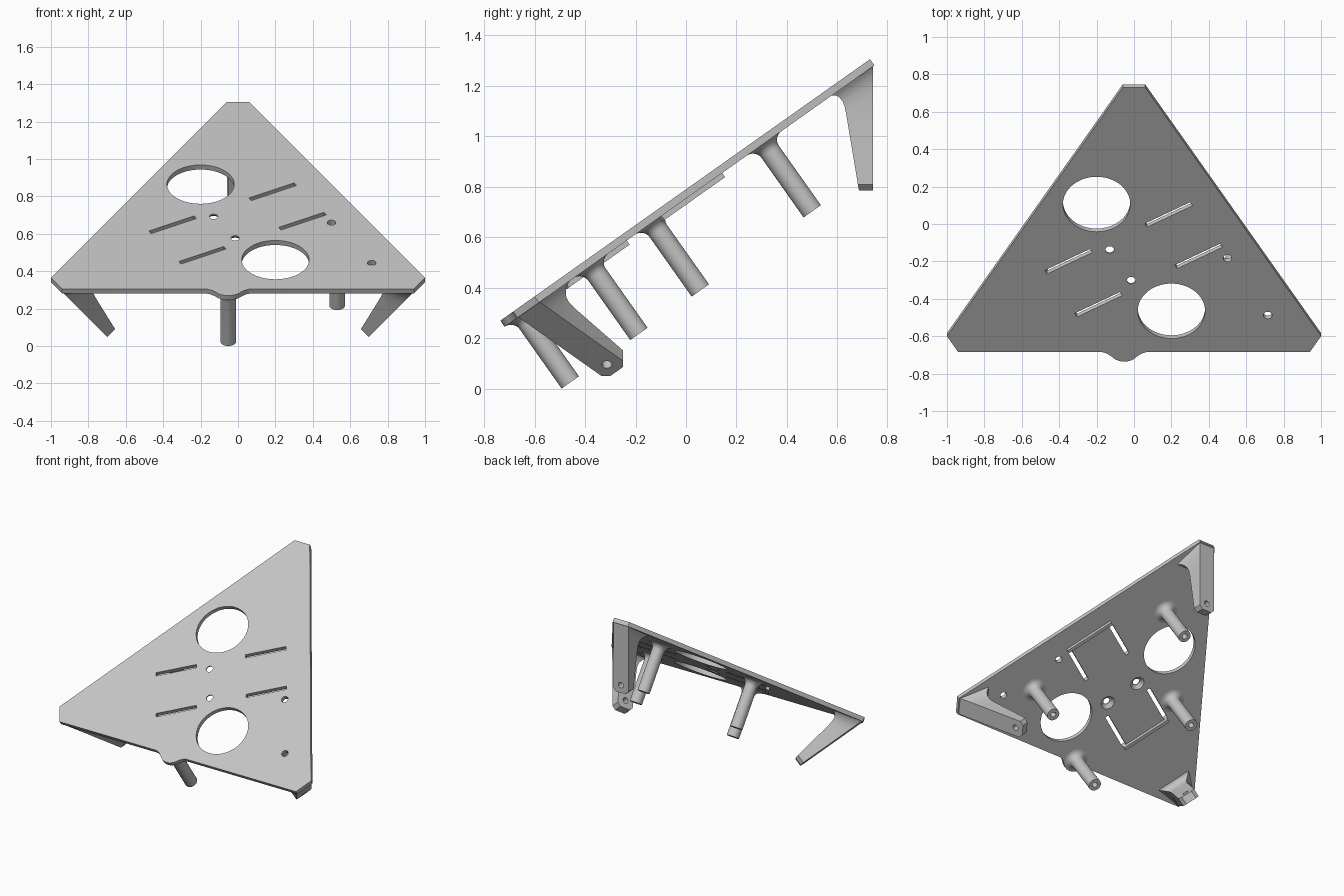
import bpy, bmesh, math
from mathutils import Matrix, Vector

if "Cube" in bpy.data.objects:
    bpy.data.objects.remove(bpy.data.objects["Cube"])

grey = bpy.data.materials.new("light_grey")
grey.use_nodes = True
colour = (0.55, 0.55, 0.55, 1)
grey.diffuse_color = colour
grey.node_tree.nodes["Principled BSDF"].inputs["Base Color"].default_value = colour

# Plate frame: origin at the front edge, tilted so its corners hang upright legs
TILT = math.atan(math.sqrt(0.5))
PLATE = Matrix.Translation((0, -0.685, 0.305)) @ Matrix.Rotation(TILT, 4, 'X')
THICK = 0.03
SIDE = 2.12
CUT = 0.12
ROOT3 = math.sqrt(3)
CENTRE = Vector((0, SIDE / (2 * ROOT3), 0))


def make(name, bm, matrix=None):
    bmesh.ops.recalc_face_normals(bm, faces=bm.faces)
    mesh = bpy.data.meshes.new(name)
    bm.to_mesh(mesh)
    bm.free()
    if matrix is not None:
        mesh.transform(matrix)
    mesh.materials.append(grey)
    obj = bpy.data.objects.new(name, mesh)
    bpy.context.collection.objects.link(obj)
    return obj


def smooth(obj):
    bpy.ops.object.select_all(action='DESELECT')
    obj.select_set(True)
    bpy.context.view_layer.objects.active = obj
    bpy.ops.object.shade_smooth_by_angle(angle=math.radians(30))


def loft(bm, rings):
    """Skin a list of closed point rings and cap both ends."""
    loops = [[bm.verts.new(p) for p in ring] for ring in rings]
    n = len(loops[0])
    for a, b in zip(loops, loops[1:]):
        for i in range(n):
            j = (i + 1) % n
            bm.faces.new((a[i], a[j], b[j], b[i]))
    bm.faces.new(loops[0])
    bm.faces.new(loops[-1])


def turned(bm, x, y, profile, sides=40):
    """Round solid along z from (radius, height) pairs."""
    angles = [2 * math.pi * i / sides for i in range(sides)]
    loft(bm, [[(x + r * math.cos(a), y + r * math.sin(a), h) for a in angles]
              for r, h in profile])


def box(bm, x, y, length, width, low, high, angle):
    m = (Matrix.Translation((x, y, (low + high) / 2)) @ Matrix.Rotation(angle, 4, 'Z')
         @ Matrix.Diagonal((length, width, high - low, 1)))
    bmesh.ops.create_cube(bm, size=1, matrix=m)


def carve(obj, cutter):
    mod = obj.modifiers.new("cut", 'BOOLEAN')
    mod.operation = 'DIFFERENCE'
    mod.solver = 'EXACT'
    mod.object = cutter
    cutter.hide_render = True
    bpy.context.view_layer.update()
    graph = bpy.context.evaluated_depsgraph_get()
    mesh = bpy.data.meshes.new_from_object(obj.evaluated_get(graph))
    obj.modifiers.clear()
    obj.data = mesh
    bpy.data.objects.remove(cutter)


# Triangular plate with clipped corners and a rounded tab on the front edge
TAB_X, TAB_Y, TAB_R = -0.052, 0.023, 0.085
half = SIDE / 2
tab = [(TAB_X - 0.12, 0), (TAB_X - 0.1, -0.006), (TAB_X - 0.082, -0.017)]
tab += [(TAB_X + TAB_R * math.cos(math.radians(a)), TAB_Y + TAB_R * math.sin(math.radians(a)))
        for a in range(220, 321, 5)]
tab += [(2 * TAB_X - x, y) for x, y in reversed(tab[:3])]
right_side = [(half - CUT, 0), (half - CUT / 2, CUT * ROOT3 / 2),
              (CUT / 2, (SIDE - CUT) * ROOT3 / 2)]
outline = tab + right_side + [(-x, y) for x, y in reversed(right_side)]
bm = bmesh.new()
loft(bm, [[(x, y, z) for x, y in outline] for z in (-THICK, 0)])
plate = make("plate", bm, PLATE)

# Openings: two large rounds, plain holes, countersunk holes, four slots
TURN = math.radians(30)
SLOTS = [(0.185, 0.90), (-0.35, 0.594), (0.345, 0.628), (-0.19, 0.312)]
SLOT_LEN = 0.28
bm = bmesh.new()
for x, y in [(-0.2, 0.968), (0.2, 0.269)]:
    turned(bm, x, y, [(0.18, -0.1), (0.18, 0.1)], 72)
for x, y in [(0.5, 0.614), (0.715, 0.241)]:
    turned(bm, x, y, [(0.023, -0.1), (0.023, 0.1)], 24)
for x, y in [(-0.13, 0.67), (-0.015, 0.47)]:
    turned(bm, x, y, [(0.058, -0.04), (0.023, -0.008), (0.023, 0.1)], 24)
for x, y in SLOTS:
    box(bm, x, y, SLOT_LEN, 0.026, -0.1, 0.1, TURN)
carve(plate, make("plate_cutter", bm, PLATE))
smooth(plate)

# Strap ribs joining the outer slot ends on the underside
for name, first, second, sign in [("left_rib", 0, 2, 1), ("right_rib", 1, 3, -1)]:
    mid = (Vector(SLOTS[first]) + Vector(SLOTS[second])) / 2
    mid += sign * (SLOT_LEN / 2 + 0.012) * Vector((math.cos(TURN), math.sin(TURN)))
    bm = bmesh.new()
    box(bm, mid.x, mid.y, 0.024, 0.34, -0.05, -THICK + 0.002, TURN)
    make(name, bm, PLATE)

# Standoff posts with flared roots and a blind screw hole
POST_R, POST_END, FLARE = 0.042, -0.36, 0.042
shape = [(0.018, POST_END + 0.05), (0.018, POST_END), (POST_R, POST_END)]
for i in range(9):
    a = math.pi / 2 * i / 8
    shape.append((POST_R + FLARE * (1 - math.cos(a)), -THICK - FLARE * (1 - math.sin(a))))
shape.append((POST_R + FLARE, -THICK + 0.002))
posts = [("front_post", TAB_X, TAB_Y), ("left_post", 0.53, 0.356),
         ("right_post", -0.44, 0.654), ("back_post", -0.012, 1.197)]
for name, x, y in posts:
    bm = bmesh.new()
    turned(bm, x, y, shape)
    smooth(make(name, bm, PLATE))

# Corner legs: tapered, clipped tip, flared into the plate, cross-drilled
# each section: outer z, inner y, inner z, outer half width, inner half width
OUTER_Y = 0.74
SECTIONS = [(0.785, 0.685, 0.785, 0.037, 0.037), (0.808, 0.681, 0.808, 0.06, 0.06),
            (1.08, 0.636, 1.08, 0.06, 0.06), (1.16, 0.629, 1.115, 0.06, 0.063),
            (1.21, 0.621, 1.137, 0.06, 0.07), (1.245, 0.609, 1.153, 0.06, 0.083),
            (1.265, 0.594, 1.162, 0.06, 0.1), (1.28, 0.575, 1.162, 0.06, 0.12)]
for name, angle in [("back_leg", 0), ("right_leg", 120), ("left_leg", 240)]:
    move = (PLATE @ Matrix.Translation(CENTRE) @ Matrix.Rotation(math.radians(angle), 4, 'Z')
            @ Matrix.Translation(-CENTRE) @ PLATE.inverted())
    bm = bmesh.new()
    loft(bm, [[(-wo, OUTER_Y, zo), (wo, OUTER_Y, zo), (wi, yi, zi), (-wi, yi, zi)]
              for zo, yi, zi, wo, wi in SECTIONS])
    leg = make(name, bm, move)
    bm = bmesh.new()
    turned(bm, 0, 0, [(0.02, -0.2), (0.02, 0.2)], 24)
    drill = Matrix.Translation((0, 0.7, 0.84)) @ Matrix.Rotation(math.pi / 2, 4, 'X')
    carve(leg, make("leg_cutter", bm, move @ drill))
    smooth(leg)
